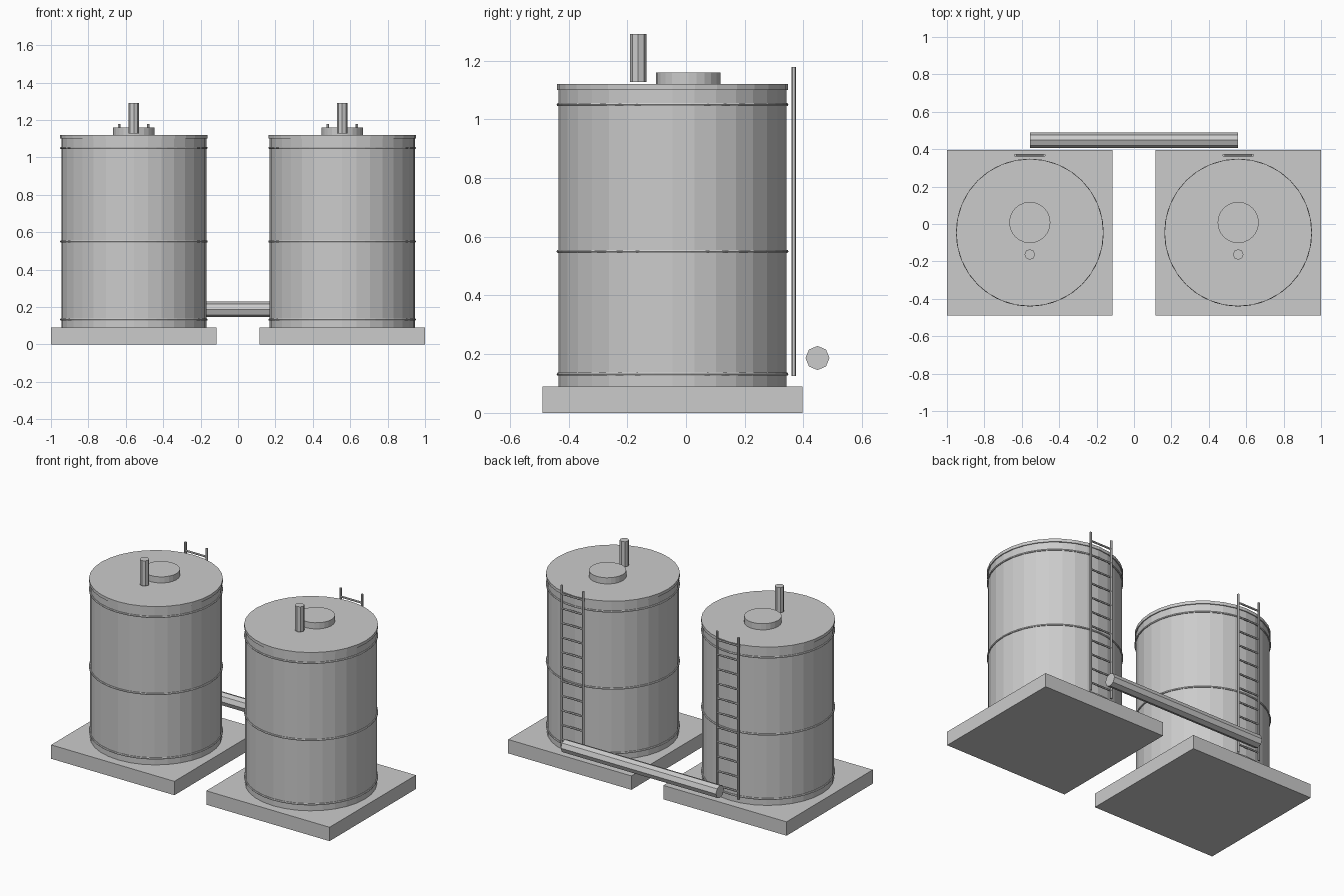
import bpy, math

if "Cube" in bpy.data.objects:
    bpy.data.objects.remove(bpy.data.objects["Cube"])

CY = -0.046          # tank centre line in y
TX = 0.557           # tank offset in x


def cyl(name, x, y, z0, z1, r, n):
    bpy.ops.mesh.primitive_cylinder_add(vertices=n, radius=r, depth=z1 - z0,
                                        location=(x, y, (z0 + z1) / 2))
    bpy.context.object.name = name
    return bpy.context.object


def rod_x(name, x0, x1, y, z, r, n):
    bpy.ops.mesh.primitive_cylinder_add(vertices=n, radius=r, depth=x1 - x0,
                                        location=((x0 + x1) / 2, y, z),
                                        rotation=(0, math.pi / 2, 0))
    bpy.context.object.name = name
    return bpy.context.object


for side, x in (("left", -TX), ("right", TX)):
    # square concrete pad
    bpy.ops.mesh.primitive_cube_add(size=1, location=(x, CY, 0.045))
    pad = bpy.context.object
    pad.name = side + "_pad"
    pad.scale = (0.885, 0.885, 0.09)

    # tank shell and lid
    cyl(side + "_tank_shell", x, CY, 0.09, 1.10, 0.388, 32)
    cyl(side + "_tank_lid", x, CY, 1.10, 1.12, 0.394, 32)

    # hoop bands
    for i, z in enumerate((0.132, 0.55, 1.05)):
        bpy.ops.mesh.primitive_torus_add(major_radius=0.389, minor_radius=0.006,
                                         major_segments=40, minor_segments=6,
                                         location=(x, CY, z))
        bpy.context.object.name = f"{side}_band_{i}"

    # manhole cover and vent pipe
    cyl(side + "_manhole", x, 0.008, 1.12, 1.16, 0.11, 24)
    cyl(side + "_vent", x, -0.163, 1.127, 1.29, 0.028, 8)

    # ladder rails and rungs at the back
    for s in (-1, 1):
        cyl(side + "_ladder_rail", x + s * 0.077, 0.367, 0.125, 1.178, 0.0075, 6)
    for i in range(11):
        rod_x(f"{side}_rung_{i}", x - 0.077, x + 0.077, 0.367,
              0.177 + i * 0.0945, 0.006, 6)

# connecting pipe behind the tanks
rod_x("connecting_pipe", -TX, TX, 0.448, 0.187, 0.041, 8)
